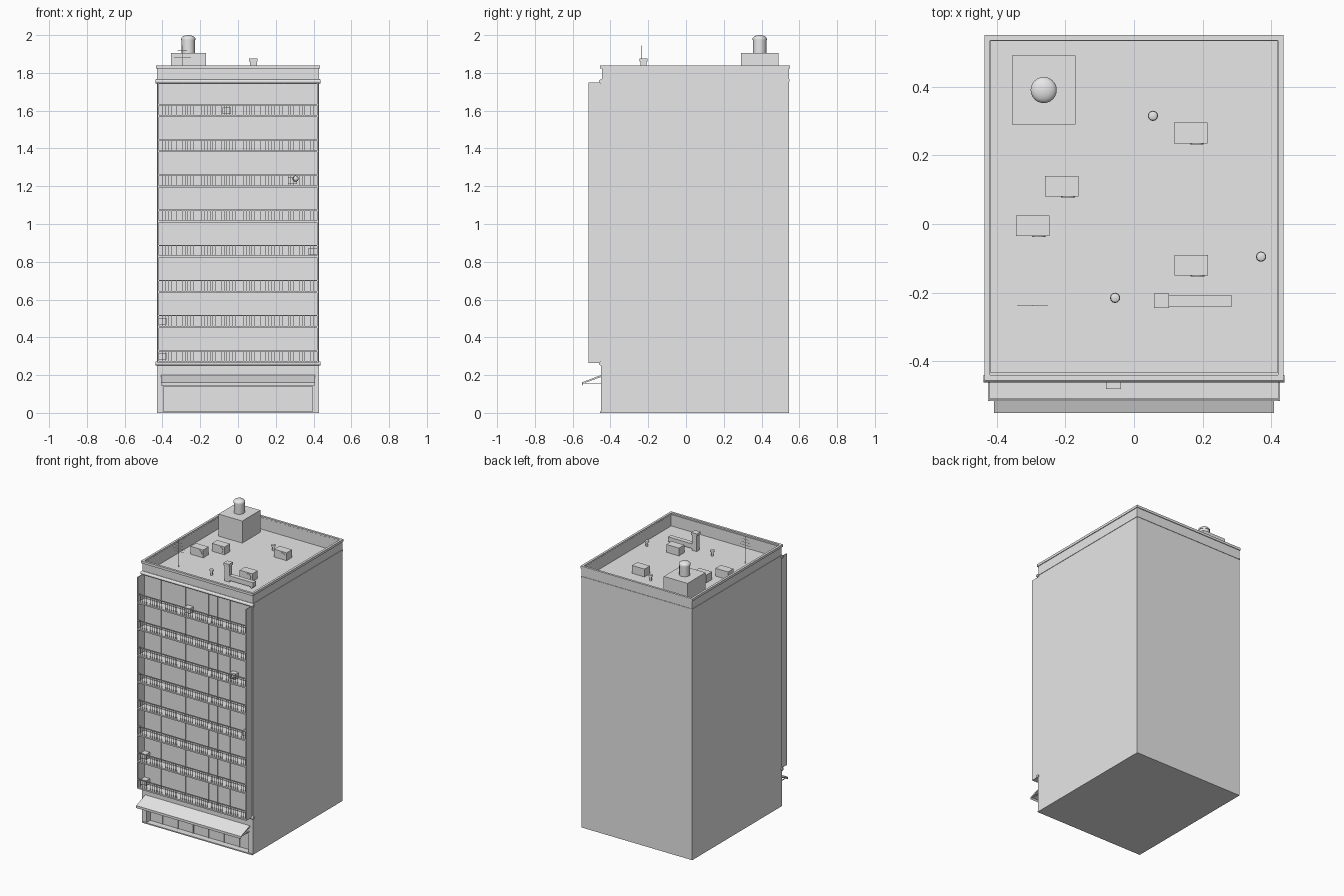
import bpy, bmesh, math
from mathutils import Matrix, Vector

cube = bpy.data.objects.get("Cube")
if cube:
    bpy.data.objects.remove(cube, do_unlink=True)

grey = bpy.data.materials.new("light_grey")
grey.use_nodes = True
grey.diffuse_color = (0.8, 0.8, 0.8, 1)
grey.node_tree.nodes["Principled BSDF"].inputs["Base Color"].default_value = (0.8, 0.8, 0.8, 1)


def finish(name, bm, smooth=False):
    mesh = bpy.data.meshes.new(name)
    bm.to_mesh(mesh)
    bm.free()
    mesh.materials.append(grey)
    obj = bpy.data.objects.new(name, mesh)
    bpy.context.collection.objects.link(obj)
    if smooth:
        bpy.ops.object.select_all(action='DESELECT')
        obj.select_set(True)
        bpy.context.view_layer.objects.active = obj
        bpy.ops.object.shade_smooth_by_angle(angle=math.radians(40))
    return obj


def add_box(bm, x0, x1, y0, y1, z0, z1):
    centre = Vector((x0 + x1, y0 + y1, z0 + z1)) / 2
    size = Matrix.Diagonal((x1 - x0, y1 - y0, z1 - z0, 1))
    bmesh.ops.create_cube(bm, size=1, matrix=Matrix.Translation(centre) @ size)


def boxes(name, *items):
    bm = bmesh.new()
    for item in items:
        add_box(bm, *item)
    return finish(name, bm)


def add_tube(bm, centre, radius, length, axis='Z', sides=16):
    turn = {'X': Matrix.Rotation(math.pi / 2, 4, 'Y'),
            'Y': Matrix.Rotation(math.pi / 2, 4, 'X'), 'Z': Matrix()}[axis]
    bmesh.ops.create_cone(bm, cap_ends=True, segments=sides, radius1=radius, radius2=radius,
                          depth=length, matrix=Matrix.Translation(centre) @ turn)


def lathe(name, x, y, profile, sides=24):
    bm = bmesh.new()
    verts = [bm.verts.new((x + r, y, z)) for r, z in profile]
    edges = [bm.edges.new(pair) for pair in zip(verts, verts[1:])]
    bmesh.ops.spin(bm, geom=verts + edges, cent=(x, y, 0), axis=(0, 0, 1),
                   angle=math.tau, steps=sides)
    bmesh.ops.remove_doubles(bm, verts=bm.verts, dist=0.0001)
    bmesh.ops.recalc_face_normals(bm, faces=bm.faces)
    return finish(name, bm, smooth=True)


ROOF = 1.75
FLOOR, STEP, COUNT = 0.268, 0.186, 8

# Tower body with front corner piers
boxes("tower_body", (-0.43, 0.43, -0.41, 0.545, 0, ROOF))
boxes("corner_piers", *[(min(s * 0.42, s * 0.43), max(s * 0.42, s * 0.43), -0.45, -0.41, 0, ROOF)
                        for s in (-1, 1)])
boxes("front_wall", (-0.42, 0.42, -0.44, -0.41, 0.2, ROOF))

# Parapet with a lower band and a coping
def ring(name, x, y0, y1, t, z0, z1):
    return boxes(name, (-x, x, y0, y0 + t, z0, z1), (-x, x, y1 - t, y1, z0, z1),
                 (-x, -x + t, y0 + t, y1 - t, z0, z1), (x - t, x, y0 + t, y1 - t, z0, z1))

ring("parapet", 0.43, -0.445, 0.545, 0.012, ROOF, 1.83)
ring("parapet_coping", 0.435, -0.455, 0.55, 0.016, 1.823, 1.84)
ring("parapet_band", 0.433, -0.448, 0.548, 0.01, 1.755, 1.767)

# Rounded mouldings above and below the balconies
for name, z in (("upper_moulding", 1.755), ("lower_moulding", 0.262)):
    bm = bmesh.new()
    add_tube(bm, (0, -0.45, z), 0.011, 0.875, 'X')
    finish(name, bm, smooth=True)

# Balconies: slabs, end panels, railings
slabs, rails, slats, windows = [], [], [], []
for i in range(COUNT):
    z = FLOOR + i * STEP
    slabs.append((-0.425, 0.425, -0.515, -0.44, z - 0.004, z + 0.006))
    rails.append((-0.42, 0.42, -0.513, -0.507, z + 0.058, z + 0.064))
    for k in range(57):
        if k % 8 != 5:
            x = -0.413 + k * 0.826 / 56
            slats.append((x - 0.0012, x + 0.0012, -0.511, -0.509, z + 0.006, z + 0.058))
    for x in (-0.29, -0.1, 0.08, 0.15, 0.245):
        windows.append((x - 0.004, x + 0.004, -0.446, -0.44, z + 0.006, z + STEP - 0.006))
boxes("balcony_slabs", *slabs)
boxes("balcony_rails", *rails)
boxes("balcony_slats", *slats)
boxes("window_mullions", *windows)
boxes("balcony_end_panels", (-0.425, -0.419, -0.515, -0.44, FLOOR, ROOF),
      (0.419, 0.425, -0.515, -0.44, FLOOR, ROOF))

# Air conditioners on the balconies
for i, (x, z) in enumerate(((-0.06, 1.6), (0.29, 1.23), (0.395, 0.855), (-0.4, 0.485), (-0.4, 0.3))):
    boxes(f"balcony_cooler_{i + 1}", (x - 0.022, x + 0.022, -0.48, -0.44, z - 0.018, z + 0.018))
bm = bmesh.new()
bmesh.ops.create_uvsphere(bm, u_segments=12, v_segments=8, radius=0.016,
                          matrix=Matrix.Translation((0.305, -0.485, 1.24)))
finish("balcony_dish", bm, smooth=True)

# Ground floor shopfront
boxes("shopfront_piers", (-0.42, -0.395, -0.45, -0.41, 0, 0.25), (0.395, 0.42, -0.45, -0.41, 0, 0.25))
boxes("shopfront_lintel", (-0.42, 0.42, -0.45, -0.41, 0.14, 0.25))
boxes("shopfront_mullions", *[(x / 100 - 0.003, x / 100 + 0.003, -0.416, -0.41, 0, 0.14)
                              for x in range(-30, 31, 12)])
boxes("shopfront_sill", (-0.43, 0.43, -0.455, -0.41, 0, 0.008))

# Sloping canopy
bm = bmesh.new()
profile = ((-0.45, 0.2), (-0.55, 0.162), (-0.55, 0.145), (-0.543, 0.156), (-0.45, 0.19))
face = bm.faces.new([bm.verts.new((-0.407, y, z)) for y, z in profile])
out = bmesh.ops.extrude_face_region(bm, geom=[face])
bmesh.ops.translate(bm, vec=(0.814, 0, 0), verts=[g for g in out["geom"] if isinstance(g, bmesh.types.BMVert)])
bmesh.ops.recalc_face_normals(bm, faces=bm.faces)
finish("canopy", bm)
boxes("canopy_stays", *[(x - 0.003, x + 0.003, -0.545, -0.45, 0.155, 0.159) for x in (-0.4, 0, 0.4)])

# Stair housing and domed tank
boxes("stair_housing", (-0.355, -0.17, 0.29, 0.49, ROOF, 1.905))
dome = [(0.038 * math.cos(a * math.pi / 12), 1.98 + 0.02 * math.sin(a * math.pi / 12)) for a in range(6)]
lathe("roof_tank", -0.263, 0.39, [(0, 1.905), (0.035, 1.905), (0.035, 1.975), (0.038, 1.975)]
      + dome + [(0, 2.0)])

# Rooftop cooling units with round fans
for i, (x, y) in enumerate(((0.165, 0.265), (-0.21, 0.11), (-0.295, -0.005), (0.167, -0.12))):
    bm = bmesh.new()
    add_box(bm, x - 0.049, x + 0.049, y - 0.03, y + 0.03, ROOF, ROOF + 0.055)
    add_tube(bm, (x + 0.018, y - 0.031, ROOF + 0.028), 0.02, 0.004, 'Y')
    finish(f"cooling_unit_{i + 1}", bm)

# Rooftop duct, vents and aerial
boxes("roof_duct", (0.1, 0.285, -0.24, -0.208, ROOF + 0.012, ROOF + 0.045),
      (0.063, 0.1, -0.24, -0.208, ROOF, 1.86), (0.058, 0.102, -0.245, -0.203, 1.86, 1.877),
      (0.26, 0.272, -0.235, -0.213, ROOF, ROOF + 0.012))
for i, (x, y) in enumerate(((0.055, 0.315), (0.37, -0.095), (-0.055, -0.215))):
    lathe(f"roof_vent_{i + 1}", x, y, [(0.008, ROOF), (0.008, ROOF + 0.03), (0.015, ROOF + 0.03),
                                      (0.013, ROOF + 0.04), (0, ROOF + 0.046)], 12)
bm = bmesh.new()
add_tube(bm, (-0.295, -0.238, (ROOF + 1.945) / 2), 0.0015, 1.945 - ROOF, sides=8)
for z, half in ((1.92, 0.025), (1.9, 0.035), (1.88, 0.045), (1.86, 0.04)):
    add_tube(bm, (-0.295, -0.238, z), 0.001, half * 2, 'X', 6)
finish("roof_aerial", bm)
